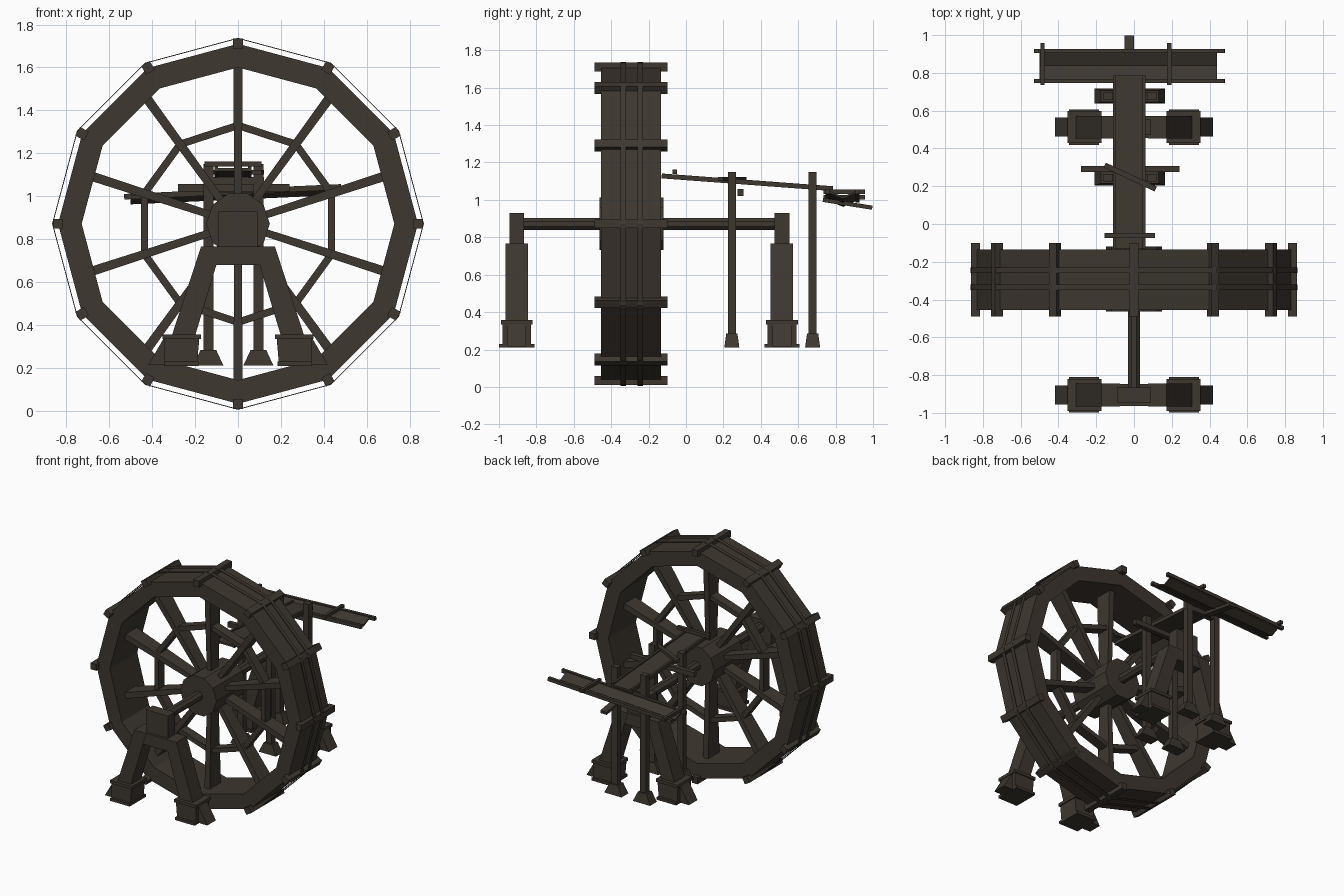
import bpy, math
from mathutils import Vector, Matrix

if "Cube" in bpy.data.objects:
    bpy.data.objects.remove(bpy.data.objects["Cube"])

wood = bpy.data.materials.new("dark weathered wood")
wood.diffuse_color = (0.047, 0.038, 0.029, 1)
wood.use_nodes = True
wood.node_tree.nodes["Principled BSDF"].inputs["Base Color"].default_value = wood.diffuse_color
WZ, WY = 0.872, -0.295          # wheel centre


def mesh(name, verts, faces):
    me = bpy.data.meshes.new(name)
    me.from_pydata([tuple(v) for v in verts], [], faces)
    me.materials.append(wood)
    ob = bpy.data.objects.new(name, me)
    bpy.context.collection.objects.link(ob)
    return ob


def hexa(name, a, b):
    """Solid between two quads a (start) and b (end)."""
    f = [(3, 2, 1, 0), (4, 5, 6, 7)] + [(i, (i + 1) % 4, (i + 1) % 4 + 4, i + 4) for i in range(4)]
    return mesh(name, list(a) + list(b), f)


def box(name, x0, x1, y0, y1, z0, z1):
    q = [(x0, y0), (x1, y0), (x1, y1), (x0, y1)]
    return hexa(name, [(x, y, z0) for x, y in q], [(x, y, z1) for x, y in q])


def beam(name, p, q, side, w, d, w2=None, d2=None):
    """Beam p->q; w is the size along 'side', d the size across it."""
    p, q = Vector(p), Vector(q)
    t = (q - p).normalized()
    s = Vector(side)
    s = (s - t * s.dot(t)).normalized()
    n = t.cross(s)
    w2, d2 = w2 or w, d2 or d
    c = [(-1, -1), (1, -1), (1, 1), (-1, 1)]
    return hexa(name, [p + s * i * w / 2 + n * j * d / 2 for i, j in c],
                [q + s * i * w2 / 2 + n * j * d2 / 2 for i, j in c])


def prism(name, pts, y0, y1):
    """Front-view outline extruded along y."""
    n = len(pts)
    v = [(x, y, z) for y in (y0, y1) for x, z in pts]
    f = [tuple(range(n)), tuple(range(2 * n - 1, n - 1, -1))]
    f += [(i, i + n, (i + 1) % n + n, (i + 1) % n) for i in range(n)]
    return mesh(name, v, f)


def pol(r, deg, y=WY):
    a = math.radians(deg)
    return Vector((r * math.sin(a), y, WZ + r * math.cos(a)))


# wheel rim: twelve-sided solid ring
N = 12
v = []
for k in range(N):
    v += [pol(0.838, 30 * k, -0.455), pol(0.838, 30 * k, -0.135),
          pol(0.728, 30 * k, -0.135), pol(0.728, 30 * k, -0.455)]
f = [(4 * k + i, 4 * k + (i + 1) % 4, 4 * ((k + 1) % N) + (i + 1) % 4, 4 * ((k + 1) % N) + i)
     for k in range(N) for i in range(4)]
mesh("wheel_rim", v, f)

# paddle bars across the rim corners, and thin bands running over them
for k in range(N):
    beam("paddle_bar", pol(0.815, 30 * k), pol(0.862, 30 * k), (0, 1, 0), 0.39, 0.046)
    for y in (-0.335, -0.245):
        o = Vector((0, 0.014, 0))
        a, b = pol(0.862, 30 * k, y), pol(0.862, 30 * k + 30, y)
        a2, b2 = pol(0.866, 30 * k, y), pol(0.866, 30 * k + 30, y)
        hexa("rim_band", [a - o, a + o, a2 + o, a2 - o], [b - o, b + o, b2 + o, b2 - o])

# ten spokes and the inner brace ring
for k in range(10):
    beam("spoke", pol(0.1, 36 * k), pol(0.735, 36 * k), (0, 1, 0), 0.085, 0.034, 0.13, 0.044)
    beam("brace", pol(0.458, 36 * k), pol(0.458, 36 * k + 36), (0, 1, 0), 0.07, 0.034)

# hub and axle
prism("hub", [(p.x, p.z) for p in (pol(0.148, 36 * k + 18) for k in range(10))], -0.462, -0.12)
prism("axle", [(p.x, p.z) for p in (pol(0.035, 45 * k + 22.5) for k in range(8))], -0.94, 0.55)

# bearing stands in front of and behind the wheel
for y in (-0.905, 0.513):
    box("bearing_block", -0.09, 0.09, y - 0.04, y + 0.04, 0.75, 0.93)
    box("stand_crossbar", -0.15, 0.15, y - 0.058, y + 0.058, 0.68, 0.766)
    for s in (-1, 1):
        def side(pts):
            return [(s * x, z) for x, z in pts]
        prism("stand_leg", side([(0.075, 0.766), (0.172, 0.766), (0.325, 0.3), (0.215, 0.3)]),
              y - 0.06, y + 0.06)
        prism("foot_block", side([(0.18, 0.34), (0.345, 0.34), (0.345, 0.225), (0.19, 0.225)]),
              y - 0.077, y + 0.077)
        prism("foot_cap", side([(0.172, 0.335), (0.352, 0.335), (0.352, 0.357), (0.172, 0.357)]),
              y - 0.085, y + 0.085)
        prism("foot_plate", side([(0.185, 0.21), (0.345, 0.21), (0.345, 0.23), (0.185, 0.23)]),
              y - 0.094, y + 0.094)
        prism("foot_wedge", side([(0.33, 0.34), (0.345, 0.34), (0.418, 0.215), (0.33, 0.215)]),
              y - 0.05, y + 0.05)

# flume posts with flared feet and crossbars
for y in (0.245, 0.677):
    for x in (-0.138, 0.095):
        box("flume_post", x - 0.023, x + 0.023, y - 0.021, y + 0.021, 0.22, 1.15)
        hexa("post_foot", [(x + i * 0.07, y + j * 0.04, 0.212) for i, j in ((-1, -1), (1, -1), (1, 1), (-1, 1))],
             [(x + i * 0.036, y + j * 0.03, 0.285) for i, j in ((-1, -1), (1, -1), (1, 1), (-1, 1))])
    zc = 1.075 if y < 0.5 else 1.035
    box("post_crossbar", -0.16, 0.12, y - 0.018, y + 0.018, zc - 0.02, zc + 0.015)

# sloping flume above the wheel
beam("flume_bed", (-0.024, -0.13, 1.124), (-0.024, 0.785, 1.055), (1, 0, 0), 0.17, 0.014)
for x in (-0.102, 0.054):
    beam("flume_side", (x, -0.13, 1.128), (x, 0.785, 1.06), (1, 0, 0), 0.016, 0.026)
box("flume_end_bar", -0.155, 0.11, -0.073, -0.048, 1.138, 1.162)
box("flume_support_bar", -0.28, 0.24, 0.275, 0.308, 1.022, 1.058)
beam("loose_board", (-0.155, 0.312, 1.112), (0.115, 0.185, 1.112), (0, 0, 1), 0.022, 0.028)


# cross trough: V of two boards with rails, tilted slightly up to the right
def tz(x, z):
    return z + 0.045 * x


for y, d in ((0.757, 1), (0.916, -1)):
    a, b = [], []
    for lst, x in ((a, -0.5), (b, 0.44)):
        for yy, z in ((y, 1.02), (0.84, 0.985), (0.84, 0.997), (y, 1.032)):
            lst.append((x, yy, tz(x, z)))
    hexa("trough_board", a, b)
    beam("trough_rail", (-0.53, y, tz(-0.53, 1.022)), (0.48, y, tz(0.48, 1.022)), (0, 1, 0), 0.022, 0.026)
for x in (-0.485, 0.187):
    z = tz(x, 1.036)
    box("trough_cross_slat", x - 0.011, x + 0.011, 0.735, 0.957, z - 0.012, z + 0.012)
beam("trough_bearer", (-0.024, 0.732, 1.0), (-0.024, 0.996, 0.958), (1, 0, 0), 0.05, 0.022)

# make all face normals point outward
import bmesh
for ob in bpy.data.objects:
    bm = bmesh.new()
    bm.from_mesh(ob.data)
    bmesh.ops.recalc_face_normals(bm, faces=bm.faces)
    bm.to_mesh(ob.data)
    bm.free()
